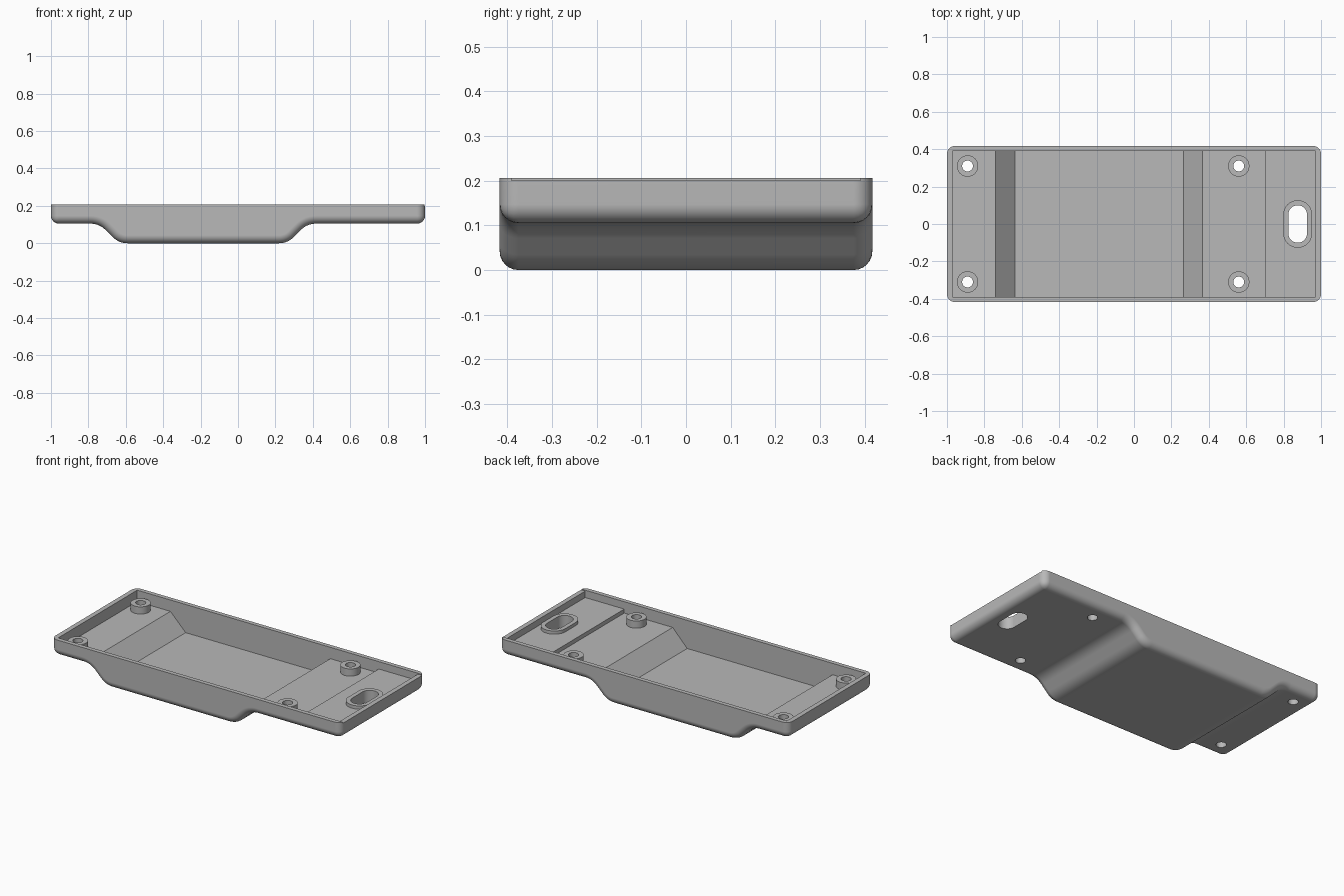
import bpy, bmesh, math
from mathutils import Vector

if "Cube" in bpy.data.objects:
    bpy.data.objects.remove(bpy.data.objects["Cube"], do_unlink=True)

HALF_Y, TOP, LEDGE = 0.417, 0.206, 0.105

grey = bpy.data.materials.new("mid grey plastic")
grey.use_nodes = True
grey.diffuse_color = (0.48, 0.48, 0.48, 1)
grey.node_tree.nodes["Principled BSDF"].inputs["Base Color"].default_value = grey.diffuse_color


def to_object(bm, name):
    bmesh.ops.recalc_face_normals(bm, faces=bm.faces)
    mesh = bpy.data.meshes.new(name)
    bm.to_mesh(mesh)
    bm.free()
    mesh.materials.append(grey)
    obj = bpy.data.objects.new(name, mesh)
    bpy.context.collection.objects.link(obj)
    return obj


def prism(points, offset):
    """Close a flat outline and extrude it along the offset."""
    bm = bmesh.new()
    face = bm.faces.new([bm.verts.new(p) for p in points])
    out = bmesh.ops.extrude_face_region(bm, geom=[face], use_keep_orig=True)
    moved = [g for g in out["geom"] if isinstance(g, bmesh.types.BMVert)]
    bmesh.ops.translate(bm, verts=moved, vec=offset)
    bmesh.ops.recalc_face_normals(bm, faces=bm.faces)
    return bm


def side_prism(profile, half):
    return prism([(x, -half, z) for x, z in profile], (0, 2 * half, 0))


def soften(before, corner, after, t=0.048, n=8):
    """Round one corner of a profile."""
    a, c, b = Vector(before), Vector(corner), Vector(after)
    p, q = c + (a - c).normalized() * t, c + (b - c).normalized() * t
    return [tuple(p * (1 - u) ** 2 + c * 2 * u * (1 - u) + q * u * u)
            for u in (i / n for i in range(n + 1))]


def slot_outline(cx, cy, r, stretch, z, n=48):
    """Circle, or a slot lengthened along y."""
    pts = []
    for i in range(n):
        a = (i + 0.5) * math.tau / n
        shift = math.copysign(stretch, math.sin(a))
        pts.append((cx + r * math.cos(a), cy + r * math.sin(a) + shift, z))
    return pts


def cut(obj, cutter):
    mod = obj.modifiers.new("cut", "BOOLEAN")
    mod.operation, mod.solver, mod.object = "DIFFERENCE", "EXACT", cutter
    bpy.context.view_layer.objects.active = obj
    bpy.ops.object.modifier_apply(modifier=mod.name)
    bpy.data.objects.remove(cutter, do_unlink=True)


def smooth(obj):
    bpy.ops.object.select_all(action="DESELECT")
    obj.select_set(True)
    bpy.context.view_layer.objects.active = obj
    bpy.ops.object.shade_smooth_by_angle(angle=math.radians(28))
    mod = obj.modifiers.new("even normals", "WEIGHTED_NORMAL")
    mod.keep_sharp = True


# Outer shell with a dropped belly
drop = [(-1, LEDGE), (-0.742, LEDGE), (-0.637, 0), (0.265, 0), (0.37, LEDGE), (1, LEDGE)]
profile = [(-1, TOP), drop[0]]
for i in range(1, 5):
    profile += soften(drop[i - 1], drop[i], drop[i + 1])
profile += [drop[-1], (1, TOP)]
bm = side_prism(profile, HALF_Y)


def is_rounded(edge):
    a, b = (v.co for v in edge.verts)
    if abs(a.y - b.y) < 1e-4:
        return min(a.z, b.z) < TOP - 0.01
    return abs(abs(a.x) - 1) < 1e-4 and a.z < TOP - 0.01


bmesh.ops.bevel(bm, geom=[e for e in bm.edges if is_rounded(e)], offset=0.042,
                offset_type="OFFSET", segments=6, profile=0.5,
                affect="EDGES", clamp_overlap=False)
shell = to_object(bm, "tray_shell")

# Hollow with stepped floor
floor = [(-0.97, 0.3), (-0.97, 0.135), (-0.74, 0.135), (-0.635, 0.03), (0.265, 0.03),
         (0.365, 0.135), (0.7, 0.135), (0.7, 0.16), (0.97, 0.16), (0.97, 0.3)]
cut(shell, to_object(side_prism(floor, 0.39), "hollow_cutter"))

# Slightly lowered end wall
notch = [(0.95, 0.2), (1.1, 0.2), (1.1, 0.3), (0.95, 0.3)]
cut(shell, to_object(side_prism(notch, 0.39), "notch_cutter"))


# Raised collars and their through holes
def collar(name, cx, cy, outer, inner, stretch, base, top):
    hole = prism(slot_outline(cx, cy, inner, stretch, -0.1), (0, 0, 0.5))
    cut(shell, to_object(hole, "hole_cutter"))
    bm = bmesh.new()
    loops = [[bm.verts.new(p) for p in slot_outline(cx, cy, r, stretch, z)]
             for r, z in ((outer, base), (outer, top), (inner, top), (inner, base))]
    n = len(loops[0])
    for k in range(4):
        a, b = loops[k], loops[(k + 1) % 4]
        for i in range(n):
            j = (i + 1) % n
            bm.faces.new((a[i], a[j], b[j], b[i]))
    smooth(to_object(bm, name))


for end, x in (("right", -0.89), ("left", 0.56)):
    for side, y in (("front", -0.31), ("back", 0.31)):
        collar(f"screw_boss_{side}_{end}", x, y, 0.057, 0.029, 0, 0.135, 0.18)
collar("slot_collar", 0.875, 0, 0.077, 0.05, 0.05, 0.16, 0.18)

smooth(shell)
